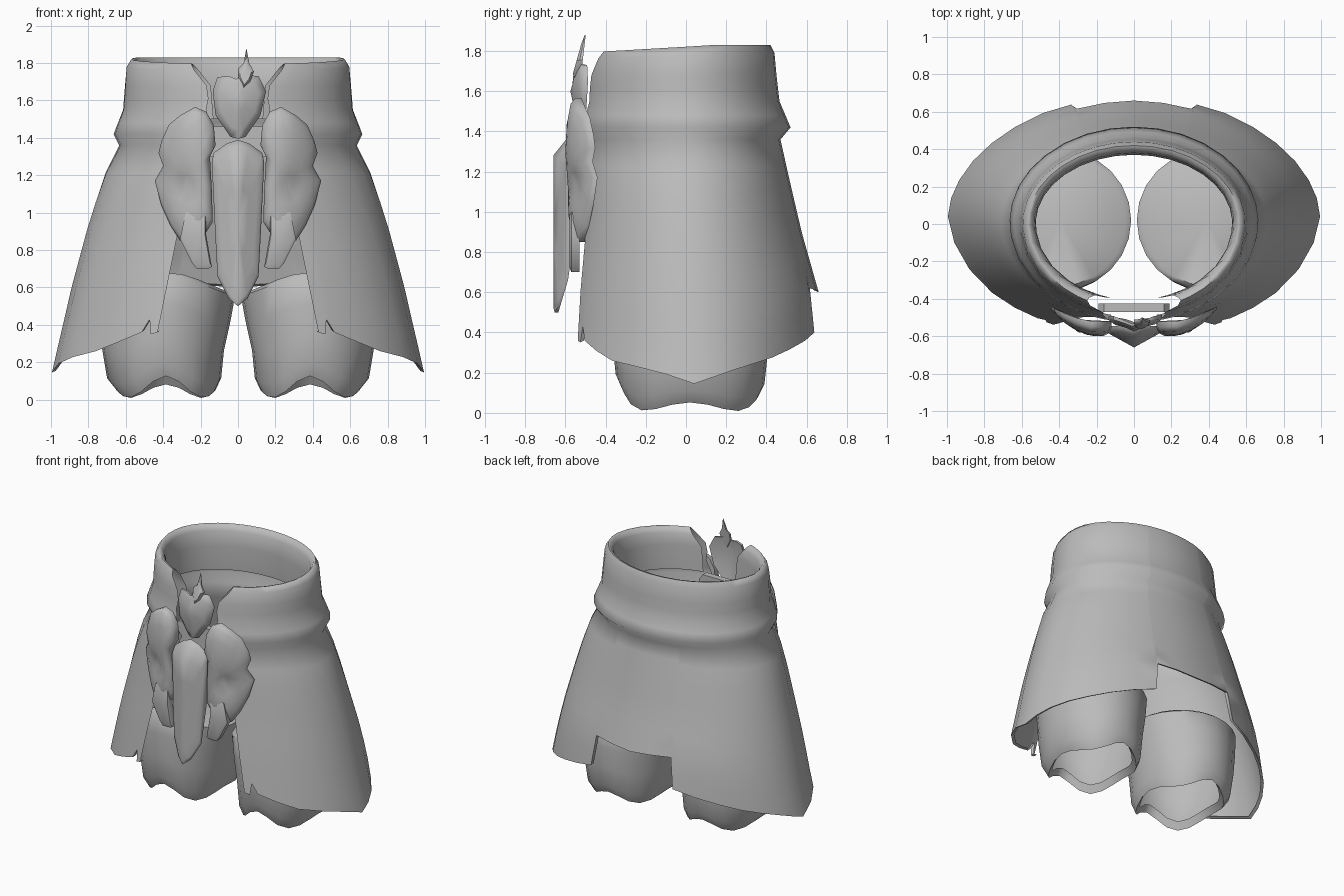
import bpy, bmesh, math

if "Cube" in bpy.data.objects:
    bpy.data.objects.remove(bpy.data.objects["Cube"])

mat = bpy.data.materials.new("plain_grey")
mat.diffuse_color = (0.5, 0.5, 0.5, 1)
mat.use_nodes = True
mat.node_tree.nodes["Principled BSDF"].inputs["Base Color"].default_value = mat.diffuse_color


def lerp_table(table, k):
    """Interpolate rows (key, value...) sorted by rising key."""
    if k <= table[0][0]:
        return table[0][1:]
    for a, b in zip(table, table[1:]):
        if k <= b[0]:
            t = (k - a[0]) / (b[0] - a[0])
            return tuple(p + (q - p) * t for p, q in zip(a[1:], b[1:]))
    return table[-1][1:]


def finish(name, bm, mirror=False, angle=40):
    bmesh.ops.remove_doubles(bm, verts=bm.verts, dist=0.0005)
    bmesh.ops.recalc_face_normals(bm, faces=bm.faces)
    me = bpy.data.meshes.new(name)
    bm.to_mesh(me)
    bm.free()
    me.materials.append(mat)
    ob = bpy.data.objects.new(name, me)
    bpy.context.collection.objects.link(ob)
    bpy.ops.object.select_all(action='DESELECT')
    bpy.context.view_layer.objects.active = ob
    ob.select_set(True)
    if mirror:
        mod = ob.modifiers.new("mirror", 'MIRROR')
        mod.merge_threshold = 0.001
        bpy.ops.object.modifier_apply(modifier=mod.name)
    bpy.ops.object.shade_smooth_by_angle(angle=math.radians(angle))
    return ob


def skin(bm, rows, closed=False):
    """Join rows of points with quads."""
    vs = [[bm.verts.new(p) for p in r] for r in rows]
    n = len(rows[0])
    for a, b in zip(vs, vs[1:]):
        for i in range(n if closed else n - 1):
            j = (i + 1) % n
            bm.faces.new((a[i], a[j], b[j], b[i]))
    return vs


# Skirt with waistband: height, half width, front y, back y
profile = [(.15, .995, -.63, .66), (.36, .945, -.61, .685), (.6, .89, -.585, .66),
           (.9, .81, -.545, .575), (1.18, .725, -.52, .51), (1.36, .635, -.495, .47),
           (1.42, .665, -.525, .52), (1.55, .615, -.50, .465), (1.68, .605, -.49, .45),
           (1.79, .595, -.475, .44), (1.83, .57, -.455, .42)]
# x of the front opening by height, hem height by angle from the front
opening = [(.36, .43), (.9, .32), (1.2, .2), (1.36, .12), (1.55, .17), (1.65, .15), (1.8, .24), (1.83, .25)]
hem = [(27, .36), (29.5, .35), (31, .43), (33, .36), (50, .265), (75, .205), (90, .145),
       (110, .22), (129, .28), (159, .40), (160, .62), (180, .60)]
columns = [27, 29.5, 31, 33, 42, 52, 65, 78, 90, 99, 108, 118, 128, 138, 149,
           159, 160, 170, 180]


def shell_point(z, u, dz=0.0, inset=0.0):
    rx, yf, yb = lerp_table(profile, z)
    y0 = .05 * (1.83 - z) / 1.68
    start = math.asin(min(1, lerp_table(opening, z)[0] / rx))
    th = start + (math.pi - start) * u
    c = math.cos(th)
    ry = (y0 - yf) if c > 0 else (yb - y0)
    ry -= inset
    x = (rx - inset) * math.sin(th)
    return (0 if u == 1 else x, y0 - ry * c, z + dz * max(0, .25 + .75 * c))


us = [(c - 27) / 153 for c in columns]
rows = []
# inner lining, lip and outer waistband
for z, dz, inset in ((1.5, 0, .105), (1.68, 0, .08), (1.79, -.03, .06), (1.825, -.035, .02),
                     (1.83, -.035, 0), (1.79, -.03, 0), (1.68, 0, 0), (1.61, 0, 0),
                     (1.55, 0, 0), (1.48, 0, 0), (1.42, 0, 0), (1.36, 0, 0)):
    rows.append([shell_point(z, u, dz, inset) for u in us])
# skirt panels down to the hem, with a narrow turned-in lip
for k in range(1, 9):
    rows.append([shell_point(1.36 + (lerp_table(hem, c)[0] - 1.36) * k / 8, u)
                 for c, u in zip(columns, us)])
rows.append([shell_point(lerp_table(hem, c)[0] + .01, u, 0, .02) for c, u in zip(columns, us)])
bm = bmesh.new()
skin(bm, rows)
finish("skirt", bm, True, 75)

# Trouser legs with a turned-in hem, open below and closed at the top
bm = bmesh.new()
N = 24
legs = []
# t from hem to top: centre x, half width, half depth
for t, cx, rx, ry in ((.09, .385, .235, .31), (0, .385, .265, .34), (.12, .395, .305, .37),
                      (.4, .40, .325, .385), (.7, .395, .355, .385), (.96, .39, .375, .375),
                      (1, .39, .345, .35)):
    row = []
    for i in range(N):
        a = 2 * math.pi * i / N
        s, c = math.sin(a), math.cos(a)
        low = .03 + .022 * math.cos(4 * a) + .075 * max(0, c) ** 8 + .03 * max(0, -c) ** 8
        top = .58 + .10 * max(0, c) ** 3
        row.append((cx + rx * s, .02 - ry * c, low + (top - low) * t))
    legs.append(row)
vs = skin(bm, legs, True)
mid = bm.verts.new((.39, .02, .59))
for i in range(N):
    bm.faces.new((vs[-1][i], vs[-1][(i + 1) % N], mid))
finish("trouser_legs", bm, True, 50)


def plate(name, outline, centre, front, back, rings, mirror=False, angle=40):
    """Domed plate: rings are (scale, lift) from the rim to the centre."""
    bm = bmesh.new()
    cx, cz = centre
    rows = []
    for s, lift in rings:
        pts = [(cx + (x - cx) * s, cz + (z - cz) * s) for x, z in outline]
        rows.append([(x, back(x, z) + (front(x, z) - back(x, z)) * lift, z) for x, z in pts])
    vs = skin(bm, rows, True)
    n = len(outline)
    for ring, y in ((vs[-1], front(cx, cz)), (vs[0], back(cx, cz))):
        m = bm.verts.new((cx, y, cz))
        for i in range(n):
            bm.faces.new((ring[i], ring[(i + 1) % n], m))
    return finish(name, bm, mirror, angle)


# Hip plates that wrap round the front of the thighs, with a shallow dent
def wrap(x):
    return 1.45 * max(0, x - .22) ** 1.6


def hip_front(x, z):
    dent = .03 * math.exp(-((x - .29) ** 2 + (z - 1.13) ** 2) / .006)
    return -.60 + wrap(x) + .05 * abs(z - 1.3) + dent


plate("hip_plates",
      [(.23, 1.565), (.31, 1.52), (.37, 1.47), (.41, 1.38), (.425, 1.32), (.40, 1.25),
       (.445, 1.17), (.41, 1.04), (.36, .93), (.31, .85), (.24, .85), (.18, .88), (.135, .95),
       (.14, 1.12), (.15, 1.3), (.12, 1.36), (.13, 1.47), (.17, 1.54)],
      (.27, 1.2), hip_front,
      lambda x, z: -.52 + wrap(x) * .6,
      [(1, 0), (1, .45), (.93, .8), (.7, 1), (.45, 1), (.2, 1)], True, 60)

# Straps hanging below the hip plates
plate("hip_straps", [(.14, .71), (.16, .70), (.22, .70), (.245, .73), (.31, .86), (.28, 1.0),
                     (.17, 1.0), (.17, .88)], (.21, .86),
      lambda x, z: -.58, lambda x, z: -.53, [(1, 0), (1, .8), (.85, 1)], True)

# Keeled central spike
half = [(.06, 1.37), (.13, 1.32), (.14, 1.27), (.125, .95), (.11, .66), (.05, .54)]
plate("central_spike", [(0, 1.39)] + half + [(0, .5)] + [(-x, z) for x, z in half[::-1]],
      (0, .95), lambda x, z: -.66 + .55 * abs(x) + .8 * max(0, z - 1.28),
      lambda x, z: -.545 - .09 * max(0, 1 - (z - .5) / .3),
      [(1, 0), (1, .75), (.94, 1), (.75, 1), (.4, 1)], angle=60)

# Belt tab that joins the waistband below the buckle
plate("belt_tab", [(-.19, 1.42), (-.16, 1.46), (.16, 1.46), (.19, 1.42), (.15, 1.3), (-.15, 1.3)],
      (0, 1.38), lambda x, z: -.47, lambda x, z: -.425, [(1, 0), (1, 1)])

# Buckle, a hollow dish with a raised point
plate("buckle", [(-.11, 1.725), (-.135, 1.65), (-.12, 1.52), (-.04, 1.405), (0, 1.395), (.04, 1.405),
                 (.12, 1.52), (.15, 1.65), (.11, 1.73), (.05, 1.735), (-.01, 1.715), (-.05, 1.73)],
      (0, 1.6), lambda x, z: -.575 + .3 * abs(x) + .15 * abs(z - 1.6),
      lambda x, z: -.555 + .4 * abs(x) + .15 * abs(z - 1.6),
      [(1, 0), (1, .6), (.75, 1), (.3, .8)], angle=60)

# Flame point rising from the buckle
plate("flame_point", [(0, 1.72), (.03, 1.66), (.065, 1.70), (.085, 1.755), (.06, 1.80), (.045, 1.88),
                      (.03, 1.80), (.0, 1.77)], (.04, 1.74),
      lambda x, z: -.57 + .28 * (z - 1.66), lambda x, z: -.525 + .12 * (z - 1.66),
      [(1, 0), (1, .5), (.7, 1)])
